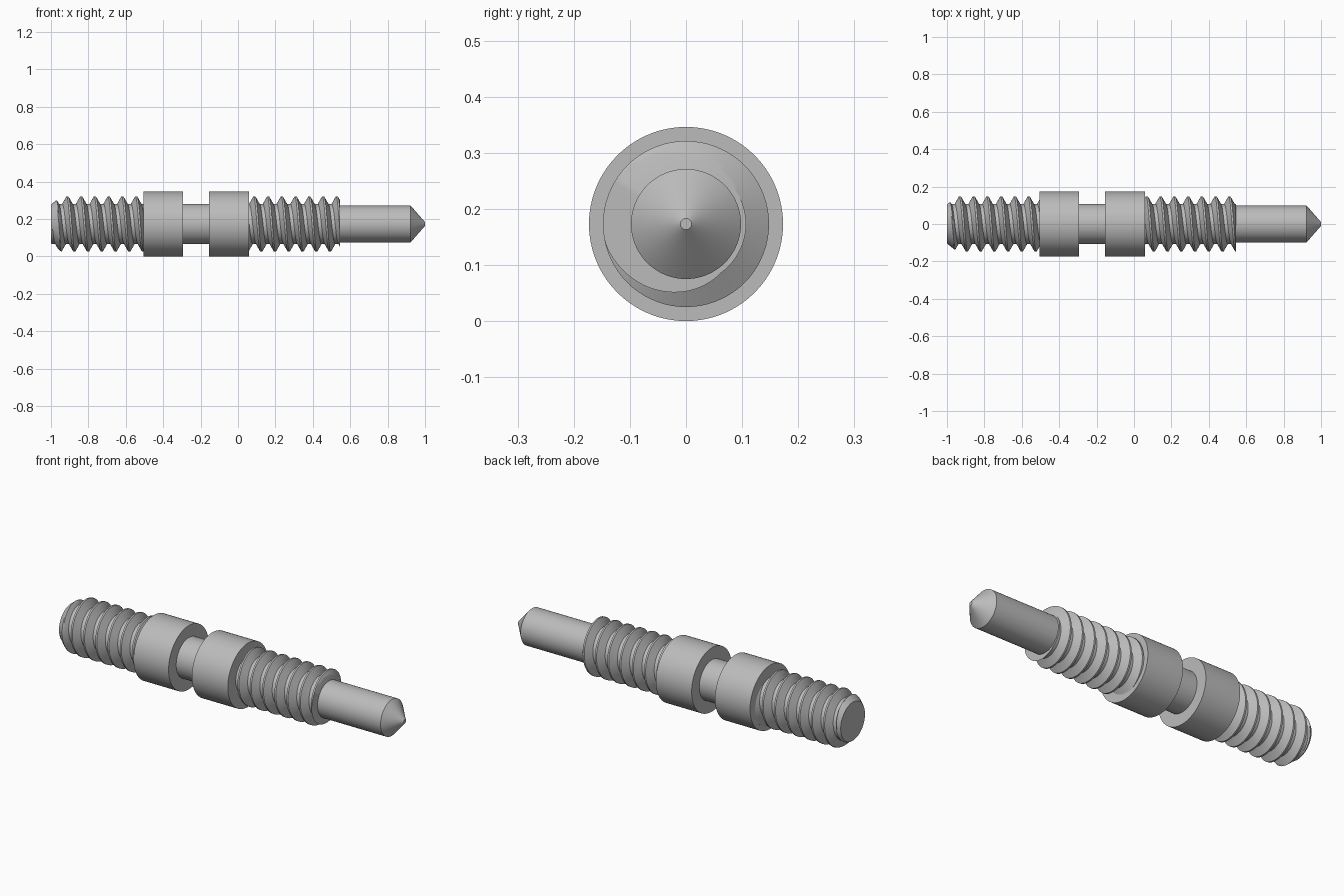
import bpy, bmesh, math
from mathutils import Matrix

cube = bpy.data.objects.get("Cube")
if cube:
    bpy.data.objects.remove(cube, do_unlink=True)

SEGMENTS = 72
AXIS_Z = 0.173
PITCH = 0.0735
CREST, ROOT = 0.148, 0.107

steel = bpy.data.materials.new("grey steel")
steel.use_nodes = True
grey = (0.5, 0.5, 0.5, 1)
steel.diffuse_color = grey
steel.node_tree.nodes["Principled BSDF"].inputs["Base Color"].default_value = grey


def finish(name, bm):
    """Turn a bmesh lying on the x axis into a shaded part."""
    bmesh.ops.recalc_face_normals(bm, faces=bm.faces)
    mesh = bpy.data.meshes.new(name)
    bm.to_mesh(mesh)
    bm.free()
    mesh.materials.append(steel)
    part = bpy.data.objects.new(name, mesh)
    part.location.z = AXIS_Z
    bpy.context.collection.objects.link(part)
    bpy.ops.object.select_all(action='DESELECT')
    part.select_set(True)
    bpy.context.view_layer.objects.active = part
    bpy.ops.object.shade_smooth_by_angle(angle=math.radians(30))


def cylinder(name, start, end, r_start, r_end):
    bm = bmesh.new()
    turn = Matrix.Translation(((start + end) / 2, 0, 0)) @ Matrix.Rotation(math.pi / 2, 4, 'Y')
    bmesh.ops.create_cone(bm, cap_ends=True, segments=SEGMENTS, radius1=r_start,
                          radius2=r_end, depth=end - start, matrix=turn)
    finish(name, bm)


def thread(name, start, end, crest_x, chamfer=None):
    """Right-hand screw thread; crest_x is a crest on the upper side."""
    # Sample positions inside one pitch, matching crest and root flats
    steps = [-1/16, 1/16, 1/8, 3/16, 1/4, 5/16, 3/8, 5/8, 11/16, 3/4, 13/16, 7/8]
    first = math.floor((start - crest_x) / PITCH) - 2
    last = math.ceil((end - crest_x) / PITCH) + 2

    def radius(x, turn):
        phase = ((x - crest_x) / PITCH - turn) % 1
        away = min(phase, 1 - phase)
        slope = min(max((away - 1/16) / (3/8 - 1/16), 0), 1)
        r = CREST + (ROOT - CREST) * slope
        if chamfer:
            r = min(r, chamfer + 0.8 * (x - start))
        return r

    bm = bmesh.new()
    rings = []
    for i in range(SEGMENTS + 1):
        turn = i / SEGMENTS
        angle = turn * math.tau
        ring = [bm.verts.new((start, 0, 0))]
        for k in range(first, last):
            for s in steps:
                x = min(max(crest_x + PITCH * (k + s + turn), start), end)
                r = radius(x, turn)
                ring.append(bm.verts.new((x, -r * math.sin(angle), r * math.cos(angle))))
        ring.append(bm.verts.new((end, 0, 0)))
        rings.append(ring)
    for a, b in zip(rings, rings[1:]):
        for j in range(len(a) - 1):
            bm.faces.new((a[j], a[j + 1], b[j + 1], b[j]))
    bmesh.ops.remove_doubles(bm, verts=bm.verts, dist=0.00005)
    finish(name, bm)


# Threaded ends
thread("right_thread", -1.0, -0.505, -0.912, chamfer=0.104)
thread("left_thread", 0.06, 0.545, 0.0875)

# Collars and the neck between them
cylinder("right_collar", -0.505, -0.295, 0.173, 0.173)
cylinder("neck", -0.295, -0.155, 0.108, 0.108)
cylinder("left_collar", -0.155, 0.06, 0.173, 0.173)

# Plain pin with a blunt conical tip
cylinder("pin", 0.545, 0.923, 0.098, 0.098)
cylinder("pin_tip", 0.923, 1.0, 0.098, 0.01)
